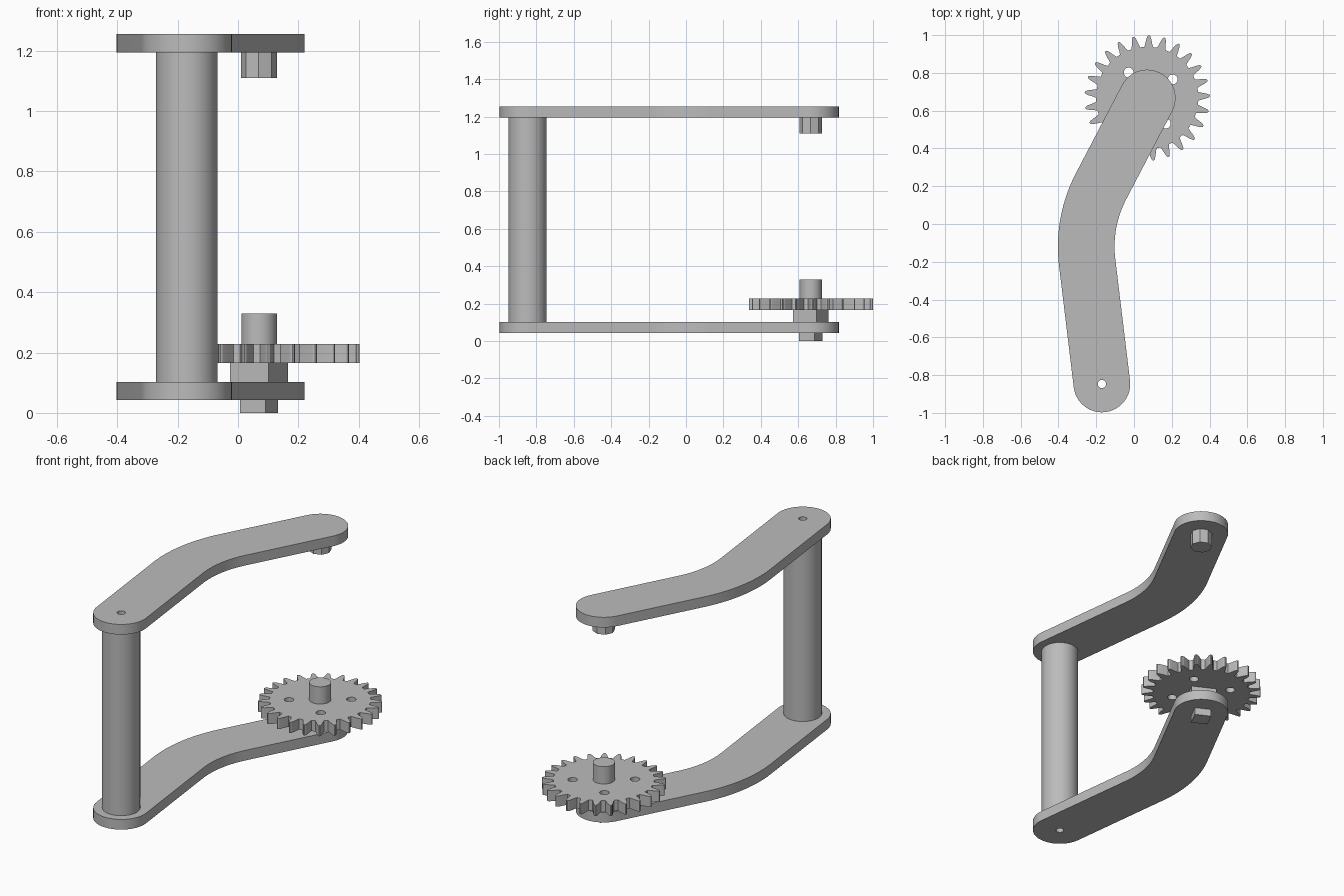
import bpy, bmesh
from math import sin, cos, pi, radians
from mathutils import Vector

cube = bpy.data.objects.get("Cube")
if cube:
    bpy.data.objects.remove(cube, do_unlink=True)

# One plain grey for every part
grey = bpy.data.materials.new("plain_grey")
grey.use_nodes = True
grey.diffuse_color = (0.5, 0.5, 0.5, 1)
grey.node_tree.nodes["Principled BSDF"].inputs["Base Color"].default_value = (0.5, 0.5, 0.5, 1)

POST = Vector((-0.17, -0.847))
AXLE = Vector((0.07, 0.667))


def arc(centre, radius, start, end, count):
    """Points along an arc, angles in degrees, both ends included."""
    return [Vector((centre.x + radius * cos(a), centre.y + radius * sin(a)))
            for a in (radians(start + (end - start) * i / count) for i in range(count + 1))]


def polygon(centre, radius, sides=48, turn=0):
    return arc(centre, radius, turn, turn + 360, sides)[:-1]


def prism(name, outline, z0, z1, holes=()):
    """Extrude an outline with optional holes from z0 to z1."""
    bm = bmesh.new()
    for loop in (outline, *holes):
        vs = [bm.verts.new((p.x, p.y, z0)) for p in loop]
        for a, b in zip(vs, vs[1:] + vs[:1]):
            bm.edges.new((a, b))
    bmesh.ops.triangle_fill(bm, edges=bm.edges[:], use_beauty=True, use_dissolve=False)
    cap = bmesh.ops.extrude_face_region(bm, geom=bm.faces[:], use_keep_orig=True)
    top = [v for v in cap["geom"] if isinstance(v, bmesh.types.BMVert)]
    bmesh.ops.translate(bm, vec=(0, 0, z1 - z0), verts=top)
    bmesh.ops.recalc_face_normals(bm, faces=bm.faces[:])
    mesh = bpy.data.meshes.new(name)
    bm.to_mesh(mesh)
    bm.free()
    mesh.materials.append(grey)
    obj = bpy.data.objects.new(name, mesh)
    bpy.context.collection.objects.link(obj)
    bpy.ops.object.select_all(action="DESELECT")
    obj.select_set(True)
    bpy.context.view_layer.objects.active = obj
    bpy.ops.object.shade_smooth_by_angle(angle=radians(25))
    return obj


# Bent arm outline: two straight halves joined by an arc, with round ends
HALF, BEND = 0.15, 0.69
LOW, HIGH = 97, 63
bend_centre = Vector((0.437, -0.12))
arm = (arc(POST, HALF, LOW + 90, LOW + 270, 24)
       + arc(bend_centre, BEND - HALF, LOW + 90, HIGH + 90, 14)
       + arc(AXLE, HALF, HIGH - 90, HIGH + 90, 24)
       + arc(bend_centre, BEND + HALF, HIGH + 90, LOW + 90, 14))
bore = polygon(POST, 0.022, 24)

prism("lower_arm", arm, 0.043, 0.103, [bore])
prism("upper_arm", arm, 1.195, 1.255, [bore])
prism("post", polygon(POST, 0.102), 0.103, 1.195, [bore])

# Gear outline: each tooth is a mirrored flank of (radius, half width)
TEETH = 25
flank = [(0.270, 0.023), (0.290, 0.018), (0.312, 0.013), (0.327, 0.008), (0.332, 0.003)]
tooth = [(r, -w) for r, w in flank] + [(r, w) for r, w in reversed(flank)]
gear = []
for i in range(TEETH):
    a = radians(2) + 2 * pi * i / TEETH
    out, side = Vector((cos(a), sin(a))), Vector((-sin(a), cos(a)))
    gear += [AXLE + out * r + side * w for r, w in tooth]
gear_holes = [polygon(p, 0.026, 24) for p in polygon(AXLE, 0.167, 4, 36)]
prism("gear", gear, 0.165, 0.228, gear_holes)

# Axle pieces: square tail and collar turned with the arm, pins above
prism("square_tail", polygon(AXLE, 0.066, 4, HIGH + 45), 0, 0.043)
prism("square_collar", polygon(AXLE, 0.101, 4, HIGH + 45), 0.103, 0.165)
prism("gear_shaft", polygon(AXLE, 0.059), 0.228, 0.33)
prism("upper_pin", polygon(AXLE, 0.06, 8, -2), 1.11, 1.195)
